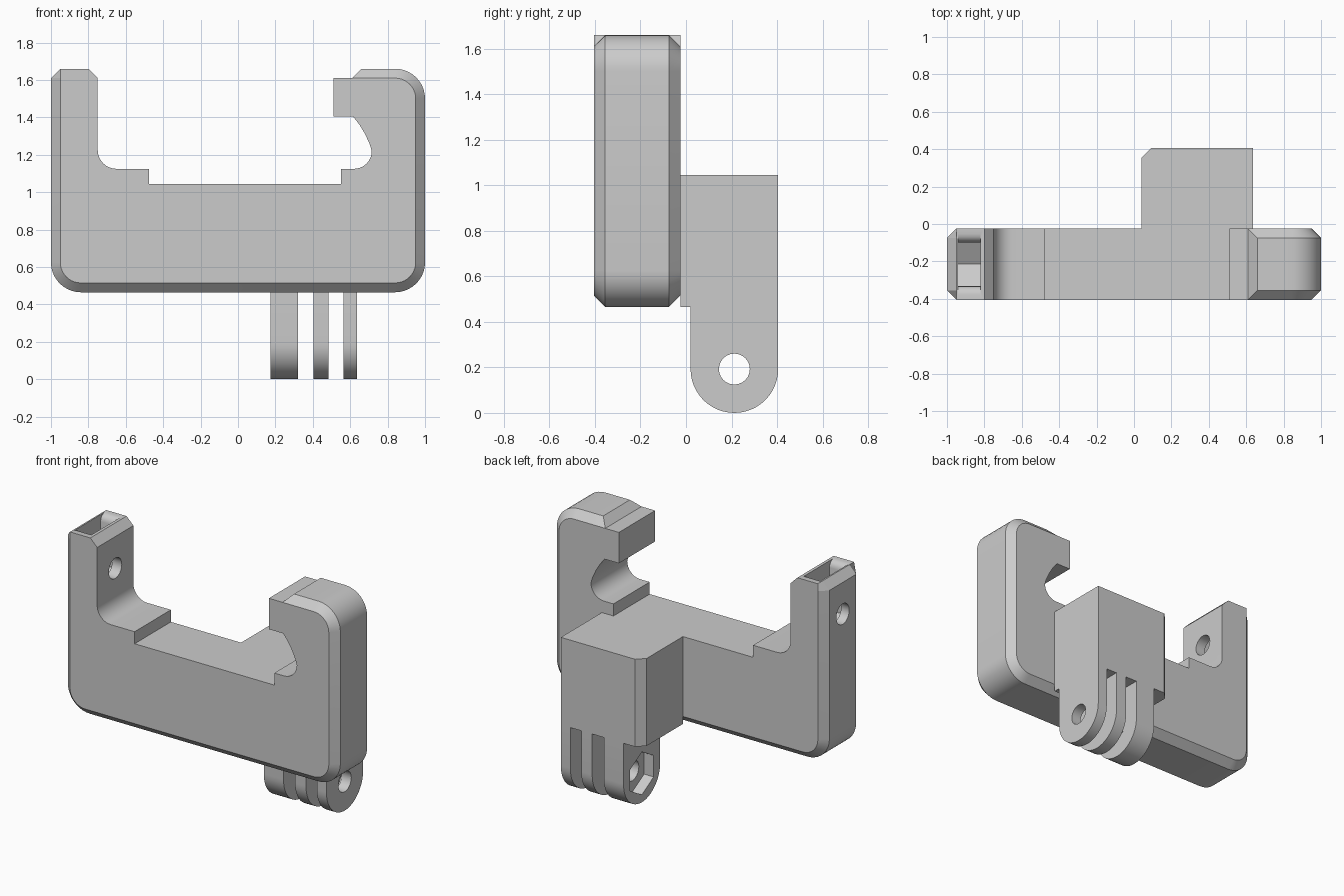
import bpy, bmesh
from math import sin, cos, pi, radians

cube = bpy.data.objects.get("Cube")
if cube:
    bpy.data.objects.remove(cube, do_unlink=True)

grey = bpy.data.materials.new("plain grey")
grey.use_nodes = True
grey.diffuse_color = (0.6, 0.6, 0.6, 1)
grey.node_tree.nodes["Principled BSDF"].inputs["Base Color"].default_value = (0.6, 0.6, 0.6, 1)


def arc(cx, cy, r, start, end, n=10):
    """Points on an arc, angles in degrees."""
    angles = [radians(start + (end - start) * i / n) for i in range(n + 1)]
    return [(cx + r * cos(a), cy + r * sin(a)) for a in angles]


def loft(name, rings):
    """Closed solid through matching rings of 3D points."""
    bm = bmesh.new()
    loops = [[bm.verts.new(p) for p in ring] for ring in rings]
    n = len(loops[0])
    for a, b in zip(loops, loops[1:]):
        for i in range(n):
            j = (i + 1) % n
            bm.faces.new((a[i], a[j], b[j], b[i]))
    bm.faces.new(loops[0])
    bm.faces.new(loops[-1])
    bmesh.ops.remove_doubles(bm, verts=bm.verts, dist=1e-5)
    bmesh.ops.recalc_face_normals(bm, faces=bm.faces)
    mesh = bpy.data.meshes.new(name)
    bm.to_mesh(mesh)
    bm.free()
    mesh.materials.append(grey)
    obj = bpy.data.objects.new(name, mesh)
    bpy.context.collection.objects.link(obj)
    return obj


def prism_x(name, profile, x0, x1):
    """Extrude a (y, z) profile along x."""
    return loft(name, [[(x, y, z) for y, z in profile] for x in (x0, x1)])


def activate(obj):
    bpy.ops.object.select_all(action='DESELECT')
    obj.select_set(True)
    bpy.context.view_layer.objects.active = obj


def cut(obj, cutter):
    cutter.hide_render = True
    mod = obj.modifiers.new("cut", 'BOOLEAN')
    mod.operation = 'DIFFERENCE'
    mod.solver = 'EXACT'
    mod.object = cutter
    activate(obj)
    bpy.ops.object.modifier_apply(modifier=mod.name)
    bpy.data.objects.remove(cutter, do_unlink=True)


def smooth(obj):
    activate(obj)
    bpy.ops.object.shade_smooth_by_angle(angle=radians(25))


BOTTOM, TOP, R, BEVEL = 0.465, 1.66, 0.16, 0.05


def frame_profile(d):
    """Cradle outline in (x, z), with its outer edge pulled in by d."""
    r = R - d
    pts = arc(-1 + R, BOTTOM + R, r, 180, 270)
    pts += arc(1 - R, BOTTOM + R, r, 270, 360)
    pts += arc(1 - R, TOP - R, r, 0, 90)
    # hook lip and hollow
    pts += [(0.66 - d, TOP - d), (0.61 - d * 0.02, 1.61), (0.51, 1.61), (0.51, 1.405),
            (0.615, 1.405), (0.65, 1.36), (0.68, 1.31), (0.705, 1.255)]
    pts += arc(0.62, 1.22, 0.095, 0, -90)
    # stepped tray
    pts += [(0.55, 1.125), (0.55, 1.045), (-0.475, 1.045), (-0.475, 1.125)]
    pts += arc(-0.65, 1.225, 0.1, 270, 180)
    # top of the screw post
    pts += [(-0.75, 1.61), (-0.80, TOP), (-0.95, TOP), (-1 + d, 1.61)]
    return pts


# Cradle with chamfered outer edge
FRONT, BACK = -0.405, -0.025
MID = (FRONT + BACK) / 2
stations = [(FRONT, BEVEL), (FRONT + BEVEL, 0), (BACK - BEVEL, 0), (BACK, BEVEL)]
cradle = loft("cradle", [[(x, y, z) for x, z in frame_profile(d)] for y, d in stations])

# Nut slot with pointed floor and flared mouth, and the screw hole across it
half = [(0, 1.265), (0.117, 1.3325), (0.117, 1.615)]
half += [(0.162 - 0.045 * cos(a), 1.615 + 0.045 * sin(a)) for a in (pi / 8, pi / 4, 3 * pi / 8, pi / 2)]
half += [(0.162, 1.75)]
slot = [(MID + y, z) for y, z in half] + [(MID - y, z) for y, z in reversed(half[1:])]
cut(cradle, prism_x("slot_cutter", slot, -0.94, -0.82))
cut(cradle, prism_x("hole_cutter", arc(MID, 1.40, 0.068, 0, 345, 23), -1.1, -0.7))
smooth(cradle)

# Mounting block behind the cradle, one upright corner chamfered
base = [(0.04, BACK), (0.635, BACK), (0.635, 0.405), (0.09, 0.405), (0.04, 0.355)]
loft("mounting_block", [[(x, y, z) for x, y in base] for z in (BOTTOM, 1.045)])

# Hinge prongs with pin hole, and a hex recess in the thick one
CY, CZ = 0.2125, 0.1925
tab = [(0.405, BOTTOM), (0.02, BOTTOM)] + arc(CY, CZ, 0.1925, 180, 360, 24)
for name, x0, x1 in (("thick_prong", 0.175, 0.32), ("middle_prong", 0.405, 0.485),
                     ("outer_prong", 0.565, 0.635)):
    prong = prism_x(name, tab, x0, x1)
    cut(prong, prism_x("pin_cutter", arc(CY, CZ, 0.068, 0, 345, 23), x0 - 0.1, x1 + 0.1))
    if name == "thick_prong":
        cut(prong, prism_x("hex_cutter", arc(CY, CZ, 0.142, 30, 330, 5), x0 - 0.1, x0 + 0.07))
    smooth(prong)
